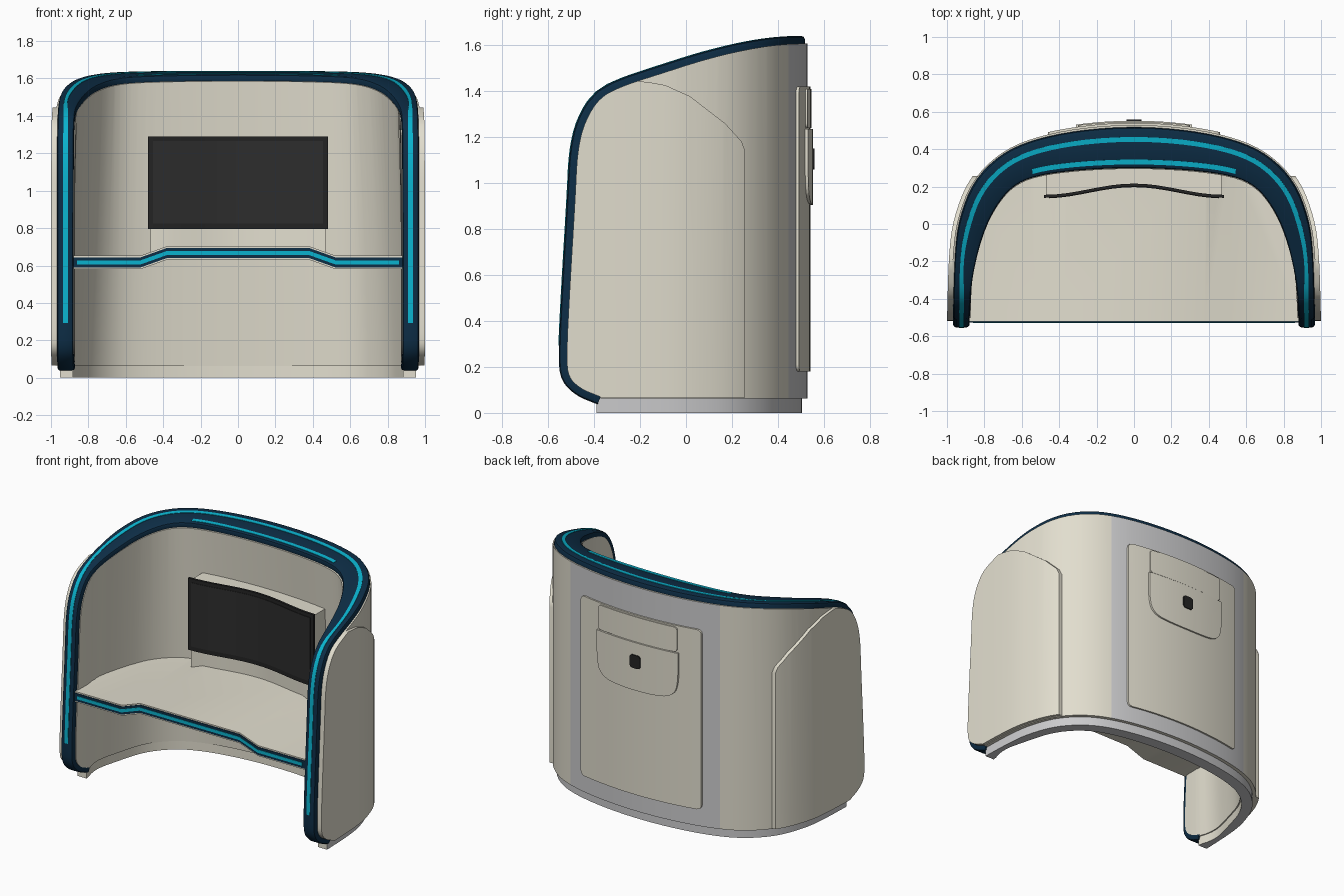
import bpy, bmesh, math
from mathutils import Vector

if "Cube" in bpy.data.objects:
    bpy.data.objects.remove(bpy.data.objects["Cube"])


def material(name, r, g, b):
    m = bpy.data.materials.new(name)
    m.diffuse_color = (r, g, b, 1)
    m.use_nodes = True
    m.node_tree.nodes["Principled BSDF"].inputs["Base Color"].default_value = m.diffuse_color
    return m


CREAM = material("cream shell", .76, .73, .62)
GREY = material("mid grey", .60, .60, .61)
NAVY = material("navy trim", .004, .026, .06)
CYAN = material("cyan light", .003, .45, .62)
BLACK = material("black bezel", .017, .017, .017)
GLASS = material("dark screen", .026, .026, .026)


def smooth(pts, n=2):
    """Corner-cut an open polyline, keeping its ends."""
    for _ in range(n):
        out = [pts[0]]
        for p, q in zip(pts, pts[1:]):
            out.append(tuple(.75 * a + .25 * b for a, b in zip(p, q)))
            out.append(tuple(.25 * a + .75 * b for a, b in zip(p, q)))
        pts = out + [pts[-1]]
    return pts


def normals(pts):
    res = []
    for i in range(len(pts)):
        a, b = pts[max(i - 1, 0)], pts[min(i + 1, len(pts) - 1)]
        res.append(Vector((a[1] - b[1], b[0] - a[0])).normalized())
    return res


def offset(pts, d):
    return [(p[0] + n.x * d, p[1] + n.y * d) for p, n in zip(pts, normals(pts))]


def interp(table, k):
    table = sorted(table, key=lambda r: r[0])
    for a, b in zip(table, table[1:]):
        if k <= b[0]:
            t = max(0, (k - a[0]) / max(b[0] - a[0], 1e-9))
            return [u + (v - u) * t for u, v in zip(a[1:], b[1:])]
    return list(table[-1][1:])


def make(name, verts, faces, mat):
    bm = bmesh.new()
    vs = [bm.verts.new(v) for v in verts]
    for f in faces:
        bm.faces.new([vs[i] for i in f])
    bmesh.ops.recalc_face_normals(bm, faces=bm.faces)
    me = bpy.data.meshes.new(name)
    bm.to_mesh(me)
    bm.free()
    ob = bpy.data.objects.new(name, me)
    bpy.context.collection.objects.link(ob)
    me.materials.append(mat)
    return shade(ob)


def shade(ob):
    bpy.ops.object.select_all(action='DESELECT')
    ob.select_set(True)
    bpy.context.view_layer.objects.active = ob
    bpy.ops.object.shade_smooth_by_angle(angle=math.radians(32))
    return ob


def prism(name, poly, axis, a, b, mat=CREAM, end=None):
    place = {'x': lambda p, h: (h, p[0], p[1]),
             'y': lambda p, h: (p[0], h, p[1]),
             'z': lambda p, h: (p[0], p[1], h)}[axis]
    n = len(poly)
    verts = [place(p, a) for p in poly] + [place(p, b) for p in end or poly]
    faces = [list(range(n)), list(range(n, 2 * n))]
    faces += [(i, (i + 1) % n, (i + 1) % n + n, i + n) for i in range(n)]
    return make(name, verts, faces, mat)


def intersect(ob, cutter):
    mod = ob.modifiers.new("cut", 'BOOLEAN')
    mod.operation, mod.solver, mod.object = 'INTERSECT', 'EXACT', cutter
    cutter.hide_render = True
    bpy.context.view_layer.objects.active = ob
    bpy.ops.object.modifier_apply(modifier=mod.name)
    bpy.data.objects.remove(cutter)
    mat = ob.data.materials[0]
    ob.data.materials.clear()
    ob.data.materials.append(mat)
    for p in ob.data.polygons:
        p.material_index = 0
    return shade(ob)


# Plan of the U-shaped wall: outer x, y and inner x, y, centre back to front
half = [(0, .522, 0, .30), (.30, .501, .30, .287), (.55, .447, .53, .255),
        (.72, .365, .65, .20), (.86, .22, .74, .09), (.935, .02, .81, -.06),
        (.957, -.15, .862, -.27), (.966, -.42, .876, -.42), (.968, -.58, .88, -.58)]
plan = smooth([(-a, b, -c, d) for a, b, c, d in half[:0:-1]] + half)
outer = [p[:2] for p in plan]


def inner(d, grow=0):
    """Inner line, pushed back by d where the wall is thick."""
    pts = []
    for (a, b, x, y), n in zip(plan, normals([p[2:] for p in plan])):
        k = d * max(0, math.hypot(a - x, b - y) - .09) / .135 + grow
        pts.append((x + n.x * k, y + n.y * k))
    return pts


# Side outline of the rim: y, z from the front foot up and over to the back
profile = smooth([(-.385, .037), (-.48, .075), (-.545, .14), (-.556, .24), (-.54, .56),
                  (-.517, .94), (-.508, 1.14), (-.475, 1.28), (-.40, 1.40),
                  (-.287, 1.457), (-.113, 1.512), (.06, 1.568), (.235, 1.612),
                  (.41, 1.64), (.58, 1.643)])

# Wall shell, thinner towards the floor, with a grey area on the back
skin = offset(outer, .012)
wall = prism("wall_shell", skin + inner(.125, -.004)[::-1], 'z', .062, 1.75,
             end=skin + inner(-.012, -.004)[::-1])
clip = [(-.38, .0)] + offset(profile, -.035) + [(.8, 1.6), (.8, 0)]
intersect(wall, prism("cutter", clip, 'x', -1.3, 1.3))
wall.data.materials.append(GREY)
for p in wall.data.polygons:
    if abs(p.center.x) < .55 and p.center.y > .38 and p.normal.y > .6:
        p.material_index = 1

# Raised outer side panels
panels = prism("side_panels", offset(outer, .032) + outer[::-1], 'z', .066, 1.6)
edge = [p for p in offset(profile, -.035) if p[1] < .8 or p[0] < -.2]
edge += [(-.15, 1.437), (-.09, 1.426), (.017, 1.378), (.17, 1.26), (.243, 1.18),
         (.257, 1.14), (.257, 0), (-.38, 0)]
intersect(panels, prism("cutter", edge, 'x', -1.3, 1.3))

# Plinth: grey outside, cream inside
base = prism("base_plinth", offset(outer, -.012) + inner(.125, .004)[::-1], 'z', 0, .066, GREY)
intersect(base, prism("cutter", [(-2, -.39), (2, -.39), (2, 1), (-2, 1)], 'z', -1, 1))
base.data.materials.append(CREAM)
for p in base.data.polygons:
    if p.normal.x * p.center.x + p.normal.y * (p.center.y + .5) < -.01:
        p.material_index = 1

# Stations along the rim: outer and inner (x, y, z, normal y, normal z)
pn = normals(profile)
upper = [(p[0], p[1], n.x, n.y) for p, n in zip(profile, pn) if p[1] > 1]
right = [p for p in plan if p[0] > .7 and p[1] < .1]
front = []
for (y, z), n in zip(profile, pn):
    if z < 1 or y < -.42:
        xo = interp([(p[1], p[0]) for p in right], y)[0]
        xi = interp([(p[3], p[2]) for p in right], y)[0]
        front.append(((xo, y, z, n.x, n.y), (xi, y, z, n.x, n.y)))
top = [((a, b, *interp(upper, b)), (c, d, *interp(upper, d)))
       for a, b, c, d in plan if min(b, d) > -.42]
path = [tuple((-e[0], *e[1:]) for e in s) for s in front] + top + front[::-1]


def sweep(name, stations, section, mat):
    verts = []
    for o, i in stations:
        w = math.hypot(o[0] - i[0], o[1] - i[1])
        for d, h in section(w):
            x, y, z, ny, nz = [a + (b - a) * d / w for a, b in zip(o, i)]
            verts.append((x, y + ny * h, z + nz * h))
    m, n = len(section(1)), len(stations)
    faces = [list(range(m)), list(range((n - 1) * m, n * m))]
    for s in range(n - 1):
        for k in range(m):
            a, b = s * m + k, s * m + (k + 1) % m
            faces.append((a, b, b + m, a + m))
    return make(name, verts, faces, mat)


def stripe(centre):
    return lambda w: [(centre(w) - .013, -.003), (centre(w) - .013, .003),
                      (centre(w) + .013, .003), (centre(w) + .013, -.003)]


# Navy rim with rounded edges and its light strips
sweep("rim_trim", path, lambda w: [(0, -.046), (0, -.016), (.005, -.005), (.016, 0),
                                   (w - .016, 0), (w - .005, -.005), (w, -.014),
                                   (w, -.037)], NAVY)
sweep("rim_light", [s for s in path if s[0][2] > .28],
      stripe(lambda w: .045 + .15 * (w - .09)), CYAN)
sweep("rear_rim_light", [s for s in path if abs(s[0][0]) < .57 and s[0][1] > .3],
      stripe(lambda w: w - .035), CYAN)


# Desk with a raised middle, its edge trim and light
def band(h, x):
    pts = [(-x, .617), (-.52, .617), (-.38, .667), (.38, .667), (.52, .617), (x, .617)]
    return [(a, b + h) for a, b in pts] + [(a, b - h) for a, b in pts[::-1]]


desk = prism("desk_top", band(.036, 1), 'y', -.522, .6)
intersect(desk, prism("cutter", inner(.09, .02), 'z', 0, 1.5))
prism("desk_edge_trim", band(.027, .88), 'y', -.526, -.50, NAVY)
prism("desk_edge_light", band(.011, .86), 'y', -.529, -.52, CYAN)


# Curved monitor on a cream housing
def arc(w, d):
    return [(w * k / 8, .17 + .03 * math.cos(math.pi * w * k / 8 / .48) + d)
            for k in range(-8, 9)]


prism("monitor_housing", arc(.467, .012) + [(.467, .39), (-.467, .39)], 'z', .66, 1.275)
prism("monitor_bezel", arc(.48, 0) + arc(.48, .016)[::-1], 'z', .795, 1.29, BLACK)
prism("monitor_screen", arc(.455, -.003) + arc(.455, .005)[::-1], 'z', .825, 1.265, GLASS)


# Back service panel, covers and button
def back_plate(name, poly, w, y, drop, mat=CREAM):
    bow = [(w * k / 8, y - drop * (k / 8) ** 2) for k in range(-8, 9)]
    ob = prism(name, bow + [(w, .44), (-w, .44)], 'z', .1, 1.6, mat)
    return intersect(ob, prism("cutter", poly, 'y', .3, .9))


def rounded(w, z0, z1, r):
    pts = []
    for cx, cz, a in ((w - r, z1 - r, 0), (r - w, z1 - r, 90),
                      (r - w, z0 + r, 180), (w - r, z0 + r, 270)):
        for k in range(4):
            t = math.radians(a + 30 * k)
            pts.append((cx + r * math.cos(t), cz + r * math.sin(t)))
    return pts


back_plate("back_panel", rounded(.46, .18, 1.42, .03), .47, .541, .052)
back_plate("back_upper_cover", rounded(.30, 1.24, 1.41, .02), .32, .546, .020)
back_plate("back_lower_cover", smooth([(-.31, 1.235), (-.31, 1.03), (-.28, .94), (-.17, .905),
                                       (.17, .905), (.28, .94), (.31, 1.03), (.31, 1.235)]),
           .32, .552, .022)
back_plate("back_button", rounded(.04, 1.06, 1.15, .02), .05, .559, 0, BLACK)
